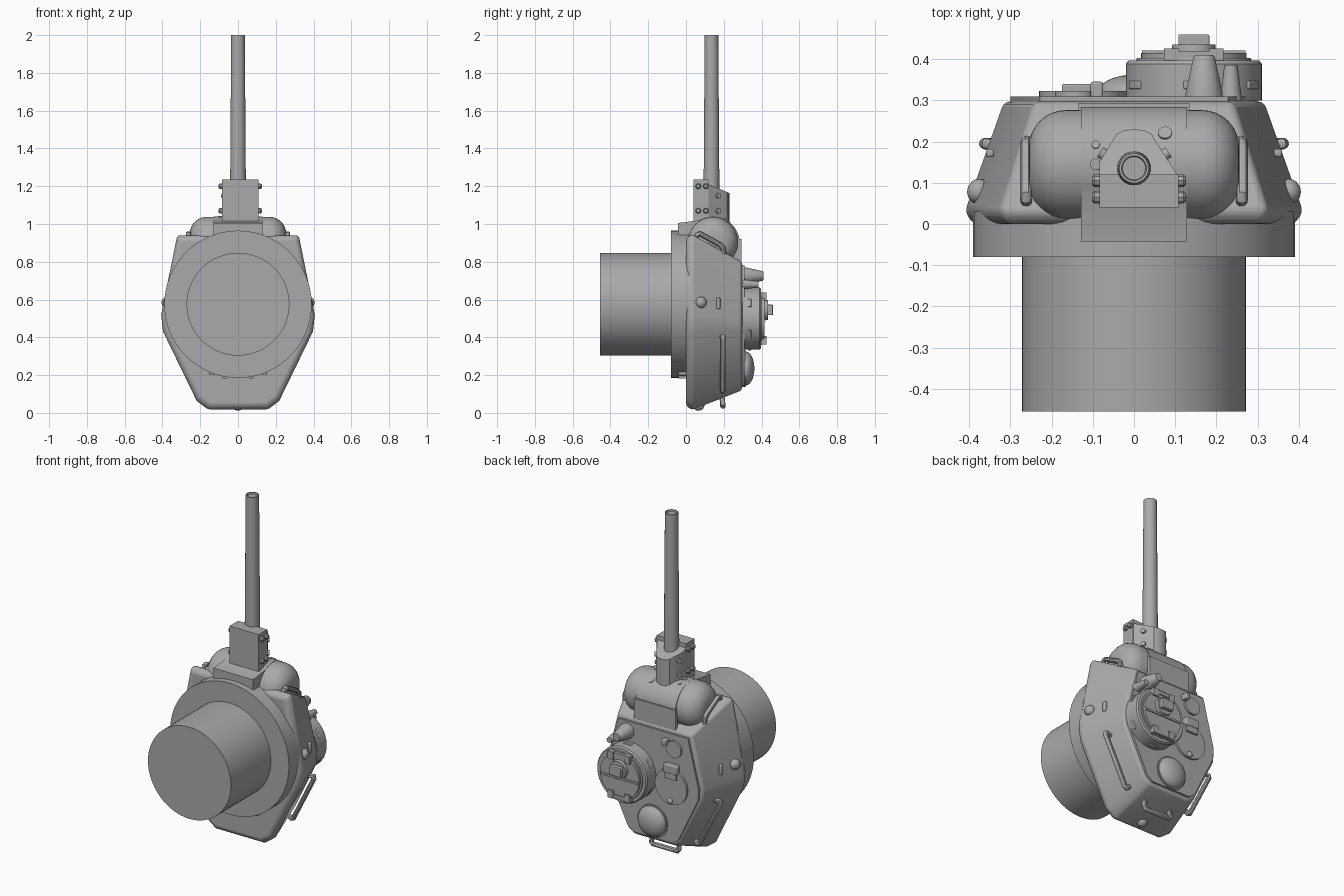
import bpy, bmesh
from math import sin, cos, pi, radians, sqrt
from mathutils import Vector

cube = bpy.data.objects.get("Cube")
if cube:
    bpy.data.objects.remove(cube, do_unlink=True)

steel = bpy.data.materials.new("steel grey")
steel.use_nodes = True
GREY = (0.4, 0.4, 0.4, 1)
steel.diffuse_color = GREY
steel.node_tree.nodes["Principled BSDF"].inputs["Base Color"].default_value = GREY


def finish(ob, bevel=0.0):
    ob.data.materials.append(steel)
    bpy.ops.object.select_all(action='DESELECT')
    ob.select_set(True)
    bpy.context.view_layer.objects.active = ob
    if bevel:
        mod = ob.modifiers.new("Rounding", 'BEVEL')
        mod.width, mod.segments = bevel, 3
        mod.limit_method = 'ANGLE'
    bpy.ops.object.shade_smooth_by_angle(angle=radians(35))
    return ob


def loft(name, rings, bevel=0.0):
    """Skin a list of equal-length point rings and cap both ends."""
    bm = bmesh.new()
    loops = [[bm.verts.new(p) for p in ring] for ring in rings]
    n = len(loops[0])
    for a, b in zip(loops, loops[1:]):
        for i in range(n):
            j = (i + 1) % n
            bm.faces.new((a[i], a[j], b[j], b[i]))
    bm.faces.new(loops[0])
    bm.faces.new(loops[-1])
    bmesh.ops.recalc_face_normals(bm, faces=bm.faces)
    me = bpy.data.meshes.new(name)
    bm.to_mesh(me)
    bm.free()
    ob = bpy.data.objects.new(name, me)
    bpy.context.collection.objects.link(ob)
    return finish(ob, bevel)


def lathe(name, origin, axis, profile, seg=32):
    """Round part: profile is (distance along axis, radius)."""
    d = Vector(axis).normalized()
    u = d.orthogonal().normalized()
    v = d.cross(u)
    o = Vector(origin)
    return loft(name, [[o + d * t + (u * cos(2 * pi * i / seg) + v * sin(2 * pi * i / seg)) * r
                        for i in range(seg)] for t, r in profile])


def dome(name, origin, axis, r, h, seg=24):
    arc = [(h * sin(a * pi / 16), r * cos(a * pi / 16)) for a in range(8)]
    return lathe(name, origin, axis, [(-0.02, r)] + arc + [(h, r * 0.03)], seg)


def box(name, c, size, bevel=0.0, turn=0.0):
    """Block, optionally turned about the y axis."""
    x, y, z = (s / 2 for s in size)
    ca, sa = cos(turn), sin(turn)
    ring = [(-x, -z), (x, -z), (x, z), (-x, z)]
    return loft(name, [[(c[0] + p * ca + q * sa, c[1] + k, c[2] - p * sa + q * ca)
                        for p, q in ring] for k in (-y, y)], bevel)


def rail(name, pts, r=0.014):
    cu = bpy.data.curves.new(name, 'CURVE')
    cu.dimensions = '3D'
    cu.bevel_depth, cu.bevel_resolution, cu.use_fill_caps = r, 3, True
    sp = cu.splines.new('POLY')
    sp.points.add(len(pts) - 1)
    for p, q in zip(sp.points, pts):
        p.co = (*q, 1)
    ob = bpy.data.objects.new(name, cu)
    bpy.context.collection.objects.link(ob)
    bpy.ops.object.select_all(action='DESELECT')
    ob.select_set(True)
    bpy.context.view_layer.objects.active = ob
    bpy.ops.object.convert(target='MESH')
    return finish(bpy.context.object)


Y = (0, 1, 0)
RING_Z = 0.575

# Basket and turret ring
lathe("basket", (0, 0, RING_Z), Y, [(-0.455, 0.272), (-0.07, 0.272)], 64)
lathe("turret_ring", (0, 0, RING_Z), Y, [(-0.08, 0.39), (0.03, 0.39)], 64)
for x in (-0.14, -0.07, 0.07, 0.14):
    z = RING_Z - sqrt(0.39 ** 2 - x * x)
    box("ring_stop", (x, -0.02, z), (0.025, 0.04, 0.02))

# Armoured body
base = [(0.325, 0.945), (0.41, 0.52), (0.40, 0.43), (0.22, 0.06), (0.16, 0.015)]
roof = [(0.24, 0.80), (0.315, 0.5), (0.31, 0.43), (0.175, 0.15), (0.135, 0.12)]


def mirrored(half, y, k=1.0, mid=0.5):
    pts = half + [(-x, z) for x, z in reversed(half)]
    return [(x * k, y, mid + (z - mid) * k) for x, z in pts]


loft("body", [mirrored(base, 0.0, 0.95), mirrored(base, 0.03), mirrored(roof, 0.297)], 0.014)
loft("roof_plate", [mirrored(roof, y, 0.95, 0.46) for y in (0.29, 0.309)])

# Mantlet and its wrapped cover
corner = [(0.165 + 0.09 * sin(a * pi / 16), 0.043 + 0.09 * cos(a * pi / 16)) for a in range(9)]
lathe("mantlet", (0, 0.143, 0.905), (1, 0, 0),
      [(-t, r) for t, r in reversed(corner)] + corner, 48)
side = [(0.143 + 0.142 * cos(radians(a)), 0.897 + 0.142 * sin(radians(a))) for a in range(0, 121, 8)]
side += [(-0.043, 1.005), (-0.043, 0.945), (0.1, 0.9), (0.1, 0.79), (0.285, 0.79)]
loft("mantlet_cover", [[(x, y, z) for y, z in side] for x in (-0.129, 0.129)])
box("cover_strip", (0, 0.283, 0.86), (0.27, 0.02, 0.12))
for x, y, r in ((0.075, 0.22, 0.017), (-0.093, 0.192, 0.01), (-0.093, 0.145, 0.014)):
    z = 0.897 + sqrt(0.142 ** 2 - (y - 0.143) ** 2)
    lathe("cover_plug", (x, y, z), (0, y - 0.143, z - 0.897), [(-0.01, r), (0.004, r)], 16)

# Gun sleeve with bolts, and barrel
box("sleeve_block", (0.012, 0.08, 1.12), (0.192, 0.08, 0.23))
outline = [(0.108, 0.115), (0.05, 0.205)]
outline += [(0.05 * cos(a * pi / 6), 0.205 + 0.025 * sin(a * pi / 6)) for a in range(1, 6)]
outline += [(-0.05, 0.205), (-0.084, 0.15), (-0.084, 0.115)]
loft("sleeve_cradle", [[(x, y, 1.0) for x, y in outline],
                       [(x, y, 1.21 - (y - 0.12) * 0.42) for x, y in outline]])
for s, x in ((-1, -0.084), (1, 0.108)):
    for z in (1.07, 1.2):
        for y in (0.065, 0.105):
            lathe("sleeve_bolt", (x, y, z), (s, 0, 0), [(-0.01, 0.015), (0.012, 0.015), (0.018, 0.01)], 8)
for z in (1.07, 1.15):
    for s, x in ((-1, -0.072), (1, 0.074)):
        lathe("cradle_bolt", (x, 0.168, z), (s, 0.65, 0), [(-0.01, 0.014), (0.012, 0.014)], 12)
lathe("barrel", (0, 0.135, 0), (0, 0, 1),
      [(1.0, 0.042), (1.3, 0.041), (2.0, 0.036), (2.0, 0.03), (1.99, 0.028)])

# Commander's cupola with split lid
CX, CZ = 0.145, 0.5
lathe("cupola", (CX, 0, CZ), Y,
      [(0.3, 0.165), (0.388, 0.165), (0.397, 0.158), (0.397, 0.14), (0.402, 0.138), (0.402, 0.05)], 48)
lathe("cupola_lid", (CX, 0, CZ), Y, [(0.39, 0.128), (0.415, 0.128)], 48)
box("lid_seam", (CX, 0.417, CZ - 0.01), (0.25, 0.008, 0.012))
lathe("lid_boss", (CX, 0, CZ + 0.045), Y, [(0.41, 0.055), (0.435, 0.052)], 24)
box("lid_periscope", (CX, 0.44, CZ + 0.045), (0.075, 0.04, 0.055), 0.004)
for z in (-0.115, 0.115):
    for x in (-0.055, 0.055):
        box("lid_hinge", (CX + x, 0.41, CZ + z), (0.035, 0.03, 0.045))
    box("lid_hinge_bar", (CX, 0.41, CZ + z * 1.08), (0.1, 0.02, 0.02))
for i in range(6):
    a = (i + 0.5) * pi / 3
    box("vision_slit", (CX + 0.163 * cos(a), 0.337, CZ + 0.163 * sin(a)),
        (0.012, 0.02, 0.05), 0.004, -a)

# Loader's hatch and roof fittings
lathe("loader_hatch", (-0.125, 0, 0.475), Y, [(0.3, 0.105), (0.322, 0.105)], 40)
box("hatch_hinge", (-0.13, 0.322, 0.585), (0.09, 0.035, 0.05), 0.005)
box("hatch_hinge_arm", (-0.13, 0.322, 0.545), (0.075, 0.024, 0.04))
dome("hatch_knob", (-0.12, 0.322, 0.39), Y, 0.017, 0.014, 16)
lathe("sight_cover", (-0.142, 0, 0.70), Y, [(0.3, 0.05), (0.322, 0.05)], 28)
box("roof_hook", (-0.09, 0.325, 0.735), (0.03, 0.04, 0.035), 0.006)
dome("vent_dome", (0, 0.315, 0.235), Y, 0.09, 0.047, 32)
lathe("vent_flange", (0, 0, 0.235), Y, [(0.3, 0.097), (0.316, 0.097)], 32)
lathe("periscope", (0.17, 0, 0.725), Y,
      [(0.3, 0.046), (0.32, 0.045), (0.405, 0.026), (0.41, 0.022)], 20)
lathe("periscope_pipe", (0.235, 0, 0.68), Y, [(0.3, 0.027), (0.385, 0.016)], 16)

# Handrails, pistol ports and plugs
for s in (-1, 1):
    rail("side_handrail", [(s * 0.325, 0.19, 0.40), (s * 0.36, 0.195, 0.405), (s * 0.362, 0.195, 0.39),
                           (s * 0.227, 0.195, 0.12), (s * 0.215, 0.195, 0.115), (s * 0.18, 0.19, 0.14)])
    rail("front_handrail", [(s * 0.26, 0.05, 0.92), (s * 0.262, 0.06, 0.945), (s * 0.262, 0.075, 0.948),
                            (s * 0.262, 0.18, 0.89), (s * 0.262, 0.195, 0.875), (s * 0.26, 0.2, 0.84)])
    dome("pistol_port", (s * 0.378, 0.08, 0.585), (s, 0.33, 0.15), 0.03, 0.026)
    box("vision_port", (s * 0.349, 0.172, 0.58), (0.02, 0.02, 0.06), 0.006)
rail("rear_handrail", [(-0.085, 0.19, 0.09), (-0.09, 0.195, 0.045), (-0.08, 0.195, 0.035),
                       (0.08, 0.195, 0.035), (0.09, 0.195, 0.045), (0.085, 0.19, 0.09)])
dome("rear_port", (0, 0.07, 0.033), (0, 0.35, -1), 0.028, 0.02)
